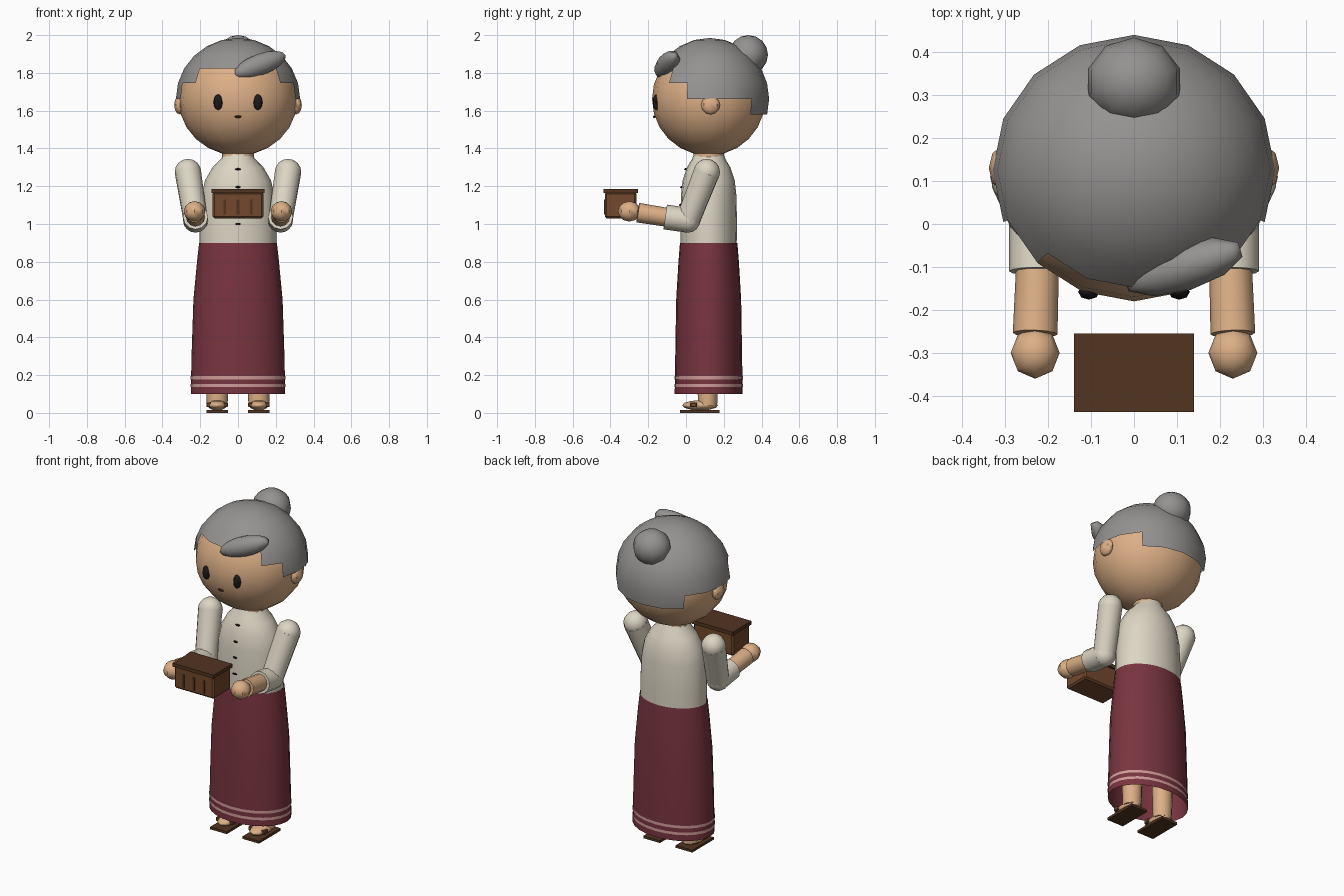
import bpy, bmesh, math
from mathutils import Vector

if "Cube" in bpy.data.objects:
    bpy.data.objects.remove(bpy.data.objects["Cube"])

CY = 0.12  # depth of the body axis


def mat(name, r, g, b):
    m = bpy.data.materials.new(name)
    m.diffuse_color = (r, g, b, 1)
    m.use_nodes = True
    m.node_tree.nodes["Principled BSDF"].inputs["Base Color"].default_value = m.diffuse_color
    return m


SKIN = mat("skin", 0.72, 0.43, 0.24)
HAIR = mat("grey_hair", 0.30, 0.29, 0.28)
CREAM = mat("cream_cloth", 0.72, 0.67, 0.55)
RED = mat("red_cloth", 0.19, 0.035, 0.05)
PINK = mat("pale_trim", 0.62, 0.33, 0.31)
WOOD = mat("wood", 0.17, 0.065, 0.025)
DARKWOOD = mat("dark_wood", 0.085, 0.035, 0.015)
BLACK = mat("black", 0.012, 0.01, 0.01)


def finish(name, bm, m, smooth=40):
    bmesh.ops.recalc_face_normals(bm, faces=bm.faces)
    me = bpy.data.meshes.new(name)
    bm.to_mesh(me)
    bm.free()
    me.materials.append(m)
    ob = bpy.data.objects.new(name, me)
    bpy.context.collection.objects.link(ob)
    if smooth:
        bpy.ops.object.select_all(action='DESELECT')
        ob.select_set(True)
        bpy.context.view_layer.objects.active = ob
        bpy.ops.object.shade_smooth_by_angle(angle=math.radians(smooth))
    return ob


def ball(name, loc, size, m, seg=10, rings=6, rot=(0, 0, 0)):
    bm = bmesh.new()
    bmesh.ops.create_uvsphere(bm, u_segments=seg, v_segments=rings, radius=1)
    ob = finish(name, bm, m)
    ob.location, ob.scale, ob.rotation_euler = loc, size, rot
    return ob


def box(name, lo, hi, m, bevel=0):
    bm = bmesh.new()
    bmesh.ops.create_cube(bm, size=1)
    for v in bm.verts:
        v.co = [(a + b) / 2 + c * (b - a) for a, b, c in zip(lo, hi, v.co)]
    if bevel:
        bmesh.ops.bevel(bm, geom=bm.edges[:], offset=bevel, segments=1, affect='EDGES')
    return finish(name, bm, m, 0)


def loft(name, profile, m, seg=20, caps=True, x=0, y=CY):
    """Stack of elliptical rings given as (z, half width, half depth)."""
    bm = bmesh.new()
    rings = []
    for z, rx, ry in profile:
        rings.append([bm.verts.new((x + rx * math.cos(a), y + ry * math.sin(a), z))
                      for a in (2 * math.pi * i / seg for i in range(seg))])
    for r, s in zip(rings, rings[1:]):
        for i in range(seg):
            j = (i + 1) % seg
            bm.faces.new((r[i], r[j], s[j], s[i]))
    if caps:
        bm.faces.new(rings[0])
        bm.faces.new(rings[-1])
    return finish(name, bm, m)


def limb(name, a, b, ra, rb, m, seg=12):
    a, b = Vector(a), Vector(b)
    ob = loft(name, [(0, ra, ra), ((b - a).length, rb, rb)], m, seg, y=0)
    ob.location = a
    ob.rotation_euler = (b - a).to_track_quat('Z', 'Y').to_euler()
    return ob


# head, neck
ball("head", (0, CY, 1.662), (0.315, 0.30, 0.30), SKIN, 16, 12)
loft("neck", [(1.33, 0.085, 0.08), (1.40, 0.085, 0.08)], SKIN, 12)

# hair cap: sphere with a stepped hairline cut away
bm = bmesh.new()
bmesh.ops.create_uvsphere(bm, u_segments=16, v_segments=12, radius=1)
drop = []
for f in bm.faces:
    c = f.calc_center_median()
    off = abs(math.degrees(math.atan2(c.x, -c.y)))  # angle away from the front
    line = 30 if off < 45 else 15 if off < 67.5 else 0 if off < 135 else -15
    if math.degrees(math.asin(c.z / c.length)) < line:
        drop.append(f)
bmesh.ops.delete(bm, geom=drop, context='FACES')
hair = finish("hair_cap", bm, HAIR)
hair.location, hair.scale = (0, 0.125, 1.662), (0.329, 0.315, 0.323)

# bun and forelock
ball("hair_bun", (0, 0.33, 1.896), (0.112, 0.104, 0.104), HAIR, 10, 8)
ball("hair_forelock", (0.115, -0.10, 1.843), (0.155, 0.056, 0.057), HAIR, 10, 8,
     (0, math.radians(-20), math.radians(17)))

# face
ball("mouth", (0, -0.168, 1.568), (0.02, 0.008, 0.007), DARKWOOD, 8, 4)
for s, side in ((-1, "left"), (1, "right")):
    ball(f"eye_{side}", (s * 0.105, -0.158, 1.645), (0.025, 0.018, 0.042), BLACK, 8, 6)
    ball(f"ear_{side}", (s * 0.308, 0.13, 1.63), (0.03, 0.05, 0.05), SKIN, 8, 6)

# blouse and buttons
loft("blouse", [(0.87, 0.203, 0.148), (1.0, 0.203, 0.15), (1.15, 0.193, 0.147),
                (1.23, 0.175, 0.138), (1.30, 0.135, 0.115), (1.345, 0.09, 0.088),
                (1.37, 0.075, 0.078)], CREAM)
for i, (z, y) in enumerate(((1.29, -0.003), (1.195, -0.024), (1.10, -0.03), (1.0, -0.031))):
    ball(f"button_{i}", (0, y, z), (0.015, 0.007, 0.006), BLACK, 8, 4)

# long skirt, open at the hem, with two trim bands
skirt = loft("skirt", [(0.10, 0.25, 0.18), (0.3, 0.246, 0.177), (0.6, 0.236, 0.172),
                       (0.8, 0.217, 0.16), (0.9, 0.206, 0.152)], RED, 24, caps=False)
for i, z in enumerate((0.137, 0.178)):
    loft(f"hem_band_{i}", [(z, 0.2515, 0.1815), (z + 0.016, 0.2512, 0.1812)], PINK, 24, caps=False)
loft("waist", [(0.885, 0.2, 0.147), (0.898, 0.2, 0.147)], RED, 24)

# arms, legs and sandals, mirrored
for s, side in ((-1, "left"), (1, "right")):
    shoulder, elbow = (s * 0.265, 0.11, 1.275), (s * 0.225, 0.01, 1.02)
    cuff, wrist = (s * 0.225, -0.11, 1.037), (s * 0.23, -0.255, 1.06)
    ball(f"shoulder_{side}", shoulder, (0.07, 0.07, 0.07), CREAM, 12, 8)
    limb(f"upper_sleeve_{side}", shoulder, elbow, 0.07, 0.064, CREAM)
    ball(f"elbow_{side}", elbow, (0.066, 0.066, 0.066), CREAM, 12, 8)
    limb(f"lower_sleeve_{side}", elbow, cuff, 0.066, 0.066, CREAM)
    limb(f"forearm_{side}", cuff, wrist, 0.05, 0.052, SKIN)
    ball(f"hand_{side}", (s * 0.23, -0.3, 1.067), (0.057, 0.06, 0.054), SKIN, 8, 6)

    x = s * 0.11
    loft(f"leg_{side}", [(0.04, 0.055, 0.05), (0.10, 0.057, 0.053), (0.5, 0.065, 0.06)],
         SKIN, 12, x=x, y=0.115)
    ball(f"foot_{side}", (x, 0.075, 0.04), (0.054, 0.095, 0.027), SKIN, 10, 6)
    box(f"sandal_sole_{side}", (x - 0.056, -0.033, 0), (x + 0.056, 0.177, 0.015), DARKWOOD)
    box(f"sandal_strap_{side}", (x - 0.057, 0.022, 0.03), (x + 0.057, 0.058, 0.055), WOOD, 0.004)

# carried wooden box with lid and front grooves
box("chest_body", (-0.135, -0.43, 1.03), (0.135, -0.263, 1.17), WOOD, 0.01)
box("chest_lid", (-0.14, -0.437, 1.163), (0.14, -0.255, 1.185), DARKWOOD)
for i, x in enumerate((-0.07, 0, 0.07)):
    box(f"chest_slat_{i}", (x - 0.007, -0.434, 1.05), (x + 0.007, -0.425, 1.13), DARKWOOD)
